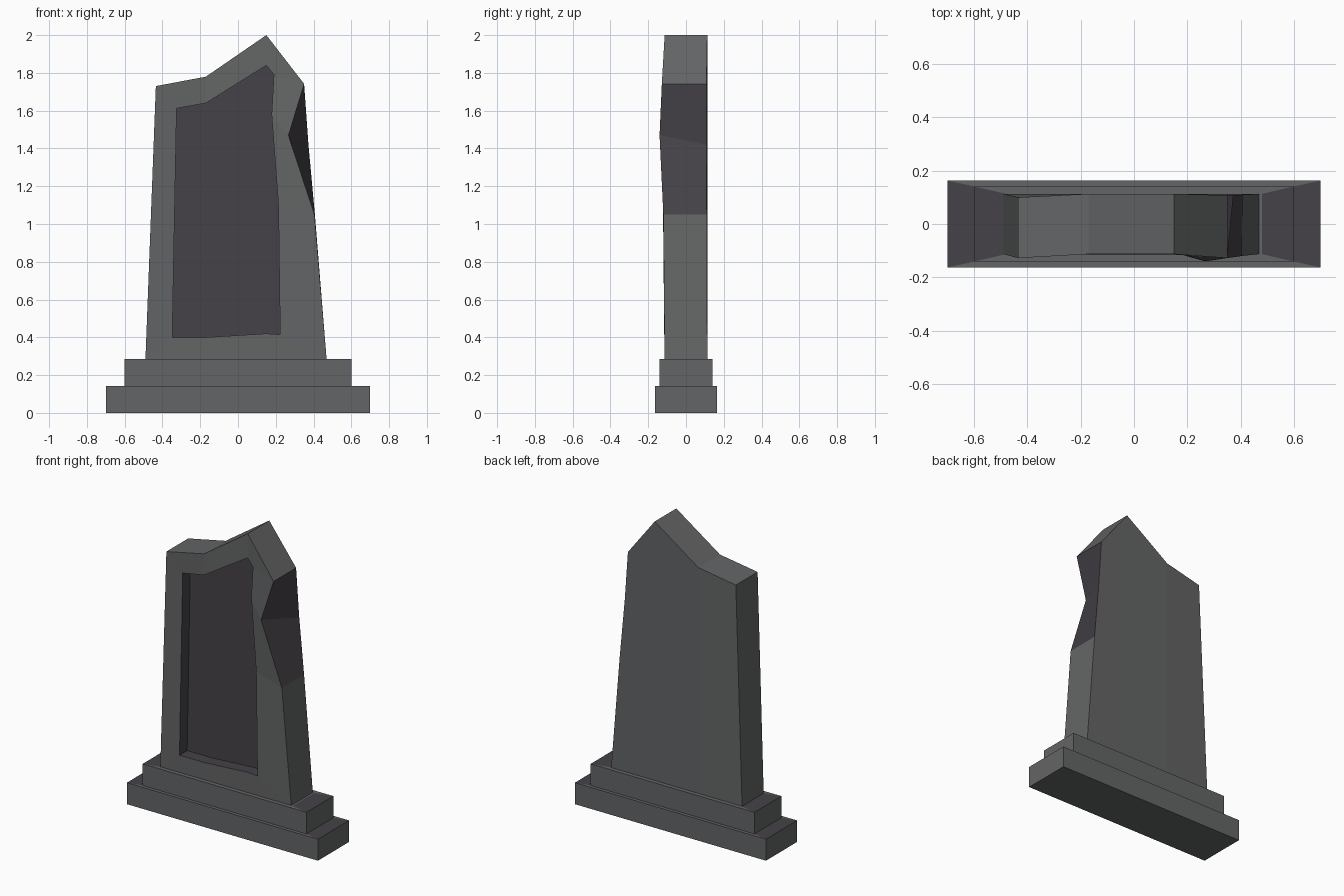
import bpy
import bmesh

if "Cube" in bpy.data.objects:
    bpy.data.objects.remove(bpy.data.objects["Cube"])


def make_material(name, rgb):
    mat = bpy.data.materials.new(name)
    mat.diffuse_color = (*rgb, 1.0)
    mat.use_nodes = True
    mat.node_tree.nodes["Principled BSDF"].inputs["Base Color"].default_value = mat.diffuse_color
    return mat


stone = make_material("dark_grey_stone", (0.127, 0.130, 0.132))
worn = make_material("worn_purple_stone", (0.061, 0.055, 0.066))


def skin_rings(name, rings, start_cap, end_cap, worn_quads=(), worn_end=False):
    """Bridge matching vertex rings with quads and close both ends.
    worn_quads holds (ring step, side) pairs that get the second material."""
    bm = bmesh.new()
    loops = [[bm.verts.new(p) for p in ring] for ring in rings]
    for step, (a, b) in enumerate(zip(loops, loops[1:])):
        n = len(a)
        for i in range(n):
            j = (i + 1) % n
            face = bm.faces.new((a[i], a[j], b[j], b[i]))
            face.material_index = int((step, i) in worn_quads)
    for loop, caps, mark in ((loops[0], start_cap, False),
                             (loops[-1], end_cap, worn_end)):
        for cap in caps:
            bm.faces.new([loop[i] for i in cap]).material_index = int(mark)
    bmesh.ops.recalc_face_normals(bm, faces=bm.faces)
    mesh = bpy.data.meshes.new(name)
    bm.to_mesh(mesh)
    bm.free()
    mesh.materials.append(stone)
    mesh.materials.append(worn)
    obj = bpy.data.objects.new(name, mesh)
    bpy.context.collection.objects.link(obj)
    return obj


# Two-step plinth as stacked rectangular rings, ledges worn at the short ends
def rect(hx, hy, z):
    return [(-hx, -hy, z), (hx, -hy, z), (hx, hy, z), (-hx, hy, z)]


quad = [(0, 1, 2, 3)]
skin_rings("stepped_plinth",
           [rect(0.70, 0.163, 0), rect(0.70, 0.163, 0.142),
            rect(0.60, 0.141, 0.142), rect(0.60, 0.141, 0.285),
            rect(0.48, 0.113, 0.285)],
           quad, quad, {(s, i) for s in (1, 3) for i in (1, 3)})

# Broken slab: back outline, front outline with the chipped edge, sunken panel
back = [(-0.49, 0.113, 0.285), (-0.17, 0.113, 0.285), (0.15, 0.113, 0.285),
        (0.469, 0.113, 0.285), (0.407, 0.11, 1.05), (0.373, 0.108, 1.42),
        (0.35, 0.108, 1.742), (0.15, 0.113, 2.0), (-0.17, 0.113, 1.78),
        (-0.435, 0.10, 1.73)]
front = [(x, -0.113, z) for x, _, z in back]
front[4] = (0.405, -0.12, 1.05)
front[5] = (0.267, -0.14, 1.47)
front[6] = (0.35, -0.128, 1.742)
front[9] = (-0.435, -0.128, 1.73)

panel = [(-0.348, 0.40), (-0.17, 0.40), (0.15, 0.42), (0.223, 0.415),
         (0.214, 1.10), (0.178, 1.58), (0.19, 1.79), (0.15, 1.84),
         (-0.17, 1.64), (-0.325, 1.612)]
rim = [(x, -0.115, z) for x, z in panel]
recess = [(x, -0.035, z) for x, z in panel]

columns = [(0, 1, 8, 9), (1, 2, 7, 8), (2, 3, 4, 5, 6, 7)]
worn_faces = {(0, 4), (0, 5)} | {(2, i) for i in range(10)}
skin_rings("weathered_slab", [back, front, rim, recess], columns, columns,
           worn_faces, worn_end=True)
